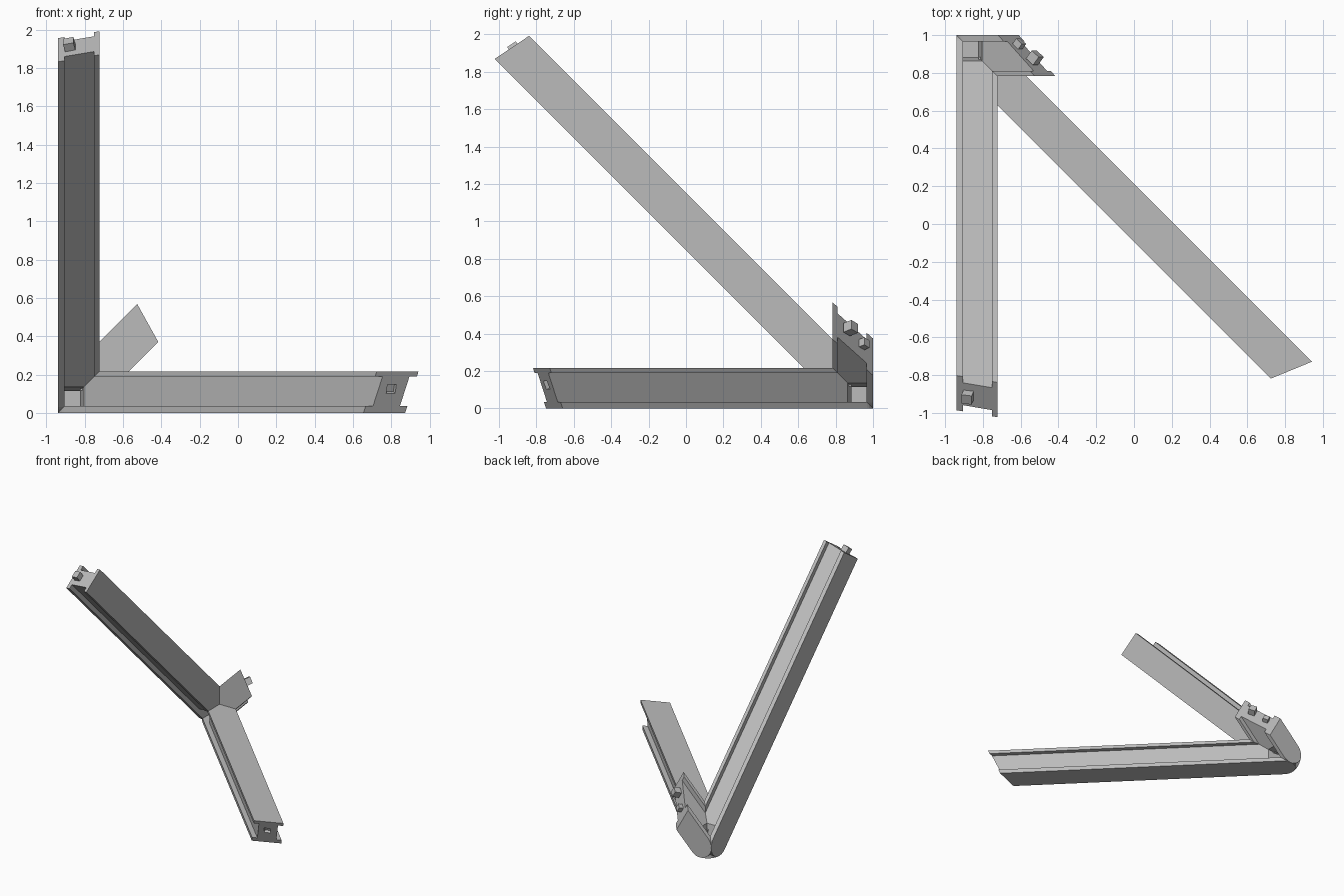
import bpy, bmesh, math
from mathutils import Vector

cube = bpy.data.objects.get("Cube")
if cube:
    bpy.data.objects.remove(cube)

grey = bpy.data.materials.new("plain grey")
grey.use_nodes = True
colour = (0.5, 0.5, 0.5, 1)
grey.diffuse_color = colour
grey.node_tree.nodes["Principled BSDF"].inputs["Base Color"].default_value = colour

SIZE, HALF, LONG = 0.217, 0.1085, 3.2
OUTER, INNER, WEB = 0.035, 0.189, 0.07
R2 = math.sqrt(2)


def to_world(v, turn):
    """Arm coordinates (two in its plane, one across) to world, by cyclic turn."""
    c = [0, 0, 0]
    for i in range(3):
        c[(i + turn) % 3] = v[i]
    return Vector((c[0] - 0.94, 1 - c[1], c[2]))


def along(s, w):
    """Point at distance s along the arm's diagonal and w to its side."""
    return ((s - w) / R2, (s + w) / R2)


def finish(bm, name, turn):
    for v in bm.verts:
        v.co = to_world(v.co, turn)
    bmesh.ops.recalc_face_normals(bm, faces=bm.faces)
    me = bpy.data.meshes.new(name)
    bm.to_mesh(me)
    bm.free()
    me.materials.append(grey)
    ob = bpy.data.objects.new(name, me)
    bpy.context.collection.objects.link(ob)
    return ob


def prism(name, outline, low, high, cuts, turn):
    """Extrude an outline across the arm, then trim it with planes."""
    bm = bmesh.new()
    face = bm.faces.new([bm.verts.new((p, q, low)) for p, q in outline])
    up = bmesh.ops.extrude_face_region(bm, geom=[face])["geom"]
    bmesh.ops.translate(bm, vec=(0, 0, high - low),
                        verts=[g for g in up if isinstance(g, bmesh.types.BMVert)])
    for co, no in cuts:
        res = bmesh.ops.bisect_plane(bm, geom=bm.verts[:] + bm.edges[:] + bm.faces[:],
                                     plane_co=co, plane_no=no, clear_outer=True)
        edges = [g for g in res["geom_cut"] if isinstance(g, bmesh.types.BMEdge)]
        bmesh.ops.holes_fill(bm, edges=edges)
    return finish(bm, name, turn)


def peg(name, centre, normal, size, turn):
    """Small cube standing on an end face."""
    bm = bmesh.new()
    bmesh.ops.create_cube(bm, size=size)
    bmesh.ops.rotate(bm, verts=bm.verts, matrix=Vector(normal).to_track_quat('Z', 'Y').to_matrix())
    bmesh.ops.translate(bm, verts=bm.verts, vec=centre)
    return finish(bm, name, turn)


# Outlines shared by the three arms
arc = [math.pi * (0.5 + i / 20) for i in range(21)]
round_end = [along(HALF * R2 + HALF * math.cos(t), HALF * math.sin(t)) for t in arc]
outer_outline = round_end + [along(LONG, -HALF), along(LONG, HALF)]
inner_outline = [along(0, HALF), along(0, -HALF), along(LONG, -HALF), along(LONG, HALF)]
web_outline = [along(0.163, 0), along(0.262, -WEB), along(LONG, -WEB),
               along(LONG, WEB), along(0.262, WEB)]
mitres = [((0, 0, 0), (-1, 0, 1)), ((0, 0, 0), (0, -1, 1))]

# Name, turn, point and normal of the slanted end
arms = [
    ("base_arm", 0, (1.88, 1.73, SIZE), (0.41, 1, -0.455)),
    ("rising_arm", 1, (1.99, 1.83, 0), (0.67, 1, -0.28)),
    ("short_arm", 2, (0.575, 0.41, SIZE), (0.4, 0.72, -1)),
]
webs = {}
for name, turn, point, normal in arms:
    end = [(point, normal)]
    prism(name + "_outer_flange", outer_outline, 0, OUTER, end, turn)
    prism(name + "_inner_flange", inner_outline, INNER, SIZE, end + mitres, turn)
    webs[name] = prism(name + "_web", web_outline, OUTER, INNER, end, turn)

# Pegs on the rising and short arms
peg("rising_arm_peg", (1.915, 1.92, 0.06), arms[1][3], 0.055, 1)
peg("short_arm_large_peg", (0.43, 0.415, 0.12), arms[2][3], 0.055, 2)
peg("short_arm_small_peg", (0.345, 0.33, 0.05), arms[2][3], 0.045, 2)

# Square socket in the end of the base arm
cutter = peg("socket_cutter", (1.74, 1.745, 0.125), arms[0][3], 0.05, 0)
cutter.hide_render = True
web = webs["base_arm"]
mod = web.modifiers.new("socket", 'BOOLEAN')
mod.operation, mod.object, mod.solver = 'DIFFERENCE', cutter, 'EXACT'
bpy.context.view_layer.update()
cut = bpy.data.meshes.new_from_object(web.evaluated_get(bpy.context.evaluated_depsgraph_get()))
web.modifiers.clear()
web.data = cut
bpy.data.objects.remove(cutter)
